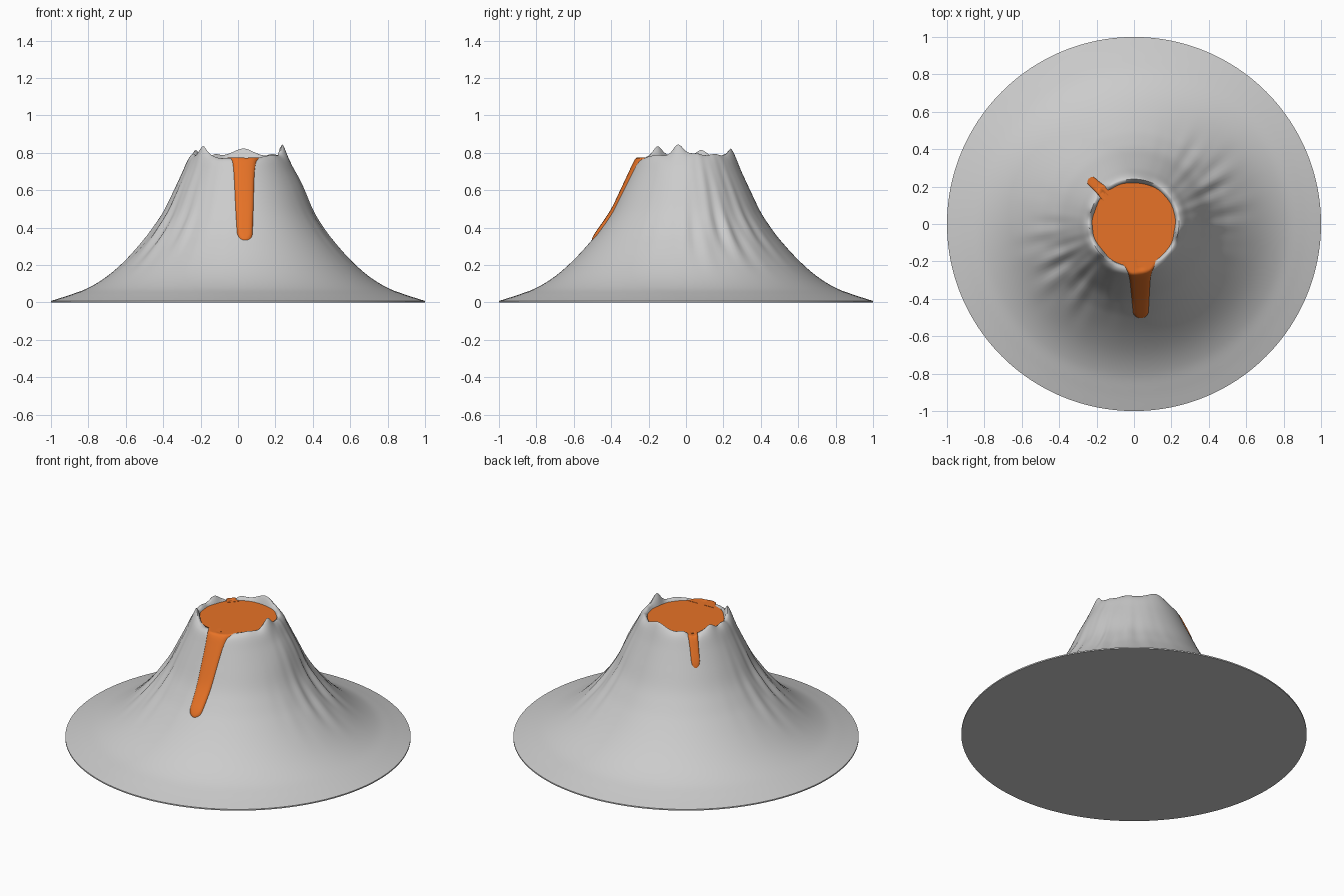
import bpy, bmesh, math
from math import sin, cos, pi, radians, exp

if "Cube" in bpy.data.objects:
    bpy.data.objects.remove(bpy.data.objects["Cube"])

LAVA_Z = 0.772
# slope profile: radius, height
PROFILE = [(0.235, 0.785), (0.25, 0.78), (0.27, 0.757), (0.30, 0.692), (0.35, 0.585), (0.40, 0.482),
           (0.45, 0.405), (0.50, 0.338), (0.60, 0.228), (0.70, 0.14), (0.80, 0.078), (0.90, 0.04), (1.0, 0.008)]
# rim peaks and notches: angle, height change, angular width
BUMPS = [(-10, 0.06, 9), (10, 0.012, 12), (40, 0.01, 8), (83, 0.04, 17), (120, 0.01, 7), (160, 0.032, 9),
         (185, 0.012, 8), (219, 0.052, 10), (-40, 0.006, 8), (-81, -0.035, 17), (-112, -0.012, 10), (135, -0.035, 7)]


def material(name, rgb):
    m = bpy.data.materials.new(name)
    m.diffuse_color = (*rgb, 1)
    m.use_nodes = True
    m.node_tree.nodes["Principled BSDF"].inputs["Base Color"].default_value = m.diffuse_color
    return m


def angle_diff(a, deg):
    return (math.degrees(a) - deg + 180) % 360 - 180


def slope(r):
    """Smooth (Hermite) interpolation of the profile."""
    p = PROFILE
    r = min(max(r, p[0][0]), p[-1][0])
    i = max(k for k in range(len(p) - 1) if p[k][0] <= r)
    grad = lambda j: ((p[min(j + 1, len(p) - 1)][1] - p[max(j - 1, 0)][1])
                      / (p[min(j + 1, len(p) - 1)][0] - p[max(j - 1, 0)][0]))
    h = p[i + 1][0] - p[i][0]
    t = (r - p[i][0]) / h
    return ((2*t**3 - 3*t*t + 1) * p[i][1] + (t**3 - 2*t*t + t) * h * grad(i)
            + (3*t*t - 2*t**3) * p[i + 1][1] + (t**3 - t*t) * h * grad(i + 1))


def ground(r, a):
    """Height of the mountain: slope, ragged rim and eroded ridges."""
    rim = sum(h * exp(-(angle_diff(a, d) / w) ** 2) for d, h, w in BUMPS)
    fade = exp(-(max(0, r - 0.235) / 0.03) ** 2)
    ridged = exp(-(angle_diff(a, 25) / 30) ** 2) + exp(-(angle_diff(a, 212) / 30) ** 2)
    band = exp(-((r - 0.45) / 0.13) ** 2)
    ridges = band * ridged * (0.011 * sin(23 * a + 5 * r) + 0.006 * sin(37 * a - 9 * r))
    bulge = 0.03 * exp(-((r - 0.34) / 0.06) ** 2) * exp(-(angle_diff(a, 5) / 30) ** 2)
    return slope(r) + rim * fade + ridges + bulge


def finish(name, bm, mat, angle=50):
    bmesh.ops.recalc_face_normals(bm, faces=bm.faces)
    me = bpy.data.meshes.new(name)
    bm.to_mesh(me)
    bm.free()
    ob = bpy.data.objects.new(name, me)
    bpy.context.collection.objects.link(ob)
    me.materials.append(mat)
    bpy.ops.object.select_all(action='DESELECT')
    ob.select_set(True)
    bpy.context.view_layer.objects.active = ob
    bpy.ops.object.shade_smooth_by_angle(angle=radians(angle))
    return ob


def bridge(bm, rings, closed):
    for a, b in zip(rings, rings[1:]):
        n = len(a)
        for i in range(n if closed else n - 1):
            j = (i + 1) % n
            bm.faces.new((a[i], a[j], b[j], b[i]))


rock = material("grey_rock", (0.6, 0.6, 0.6))
orange = material("orange_lava", (0.8, 0.17, 0.02))

# mountain: base disc, outer slope, rim and crater wall
N = 192
bm = bmesh.new()
ang = [2 * pi * i / N for i in range(N)]
rings = [[bm.verts.new((cos(a), sin(a), 0)) for a in ang]]
STEPS = 60
for k in range(STEPS + 1):
    r = 0.24 + 0.76 * (1 - k / STEPS) ** 1.4
    rings.append([bm.verts.new((r * cos(a), r * sin(a), ground(r, a))) for a in ang])
for r, z, blend in ((0.228, 0.765, 0.75), (0.216, 0.74, 0.2), (0.20, 0.70, 0)):
    rings.append([bm.verts.new((r * cos(a), r * sin(a), z + blend * (ground(0.24, a) - z))) for a in ang])
bridge(bm, rings, True)
bm.faces.new(rings[0])
bm.faces.new(rings[-1])
finish("mountain", bm, rock)

# lava pool in the crater
bm = bmesh.new()
bmesh.ops.create_cone(bm, cap_ends=True, segments=96, radius1=0.20, radius2=0.226, depth=0.05)
bmesh.ops.translate(bm, verts=bm.verts, vec=(0, 0, LAVA_Z - 0.025))
finish("lava_pool", bm, orange, 30)


def lava_flow(name, start, end, w_top, w_end, flare, thick):
    """Rounded tongue draped over the slope from start to end (x, y)."""
    bm = bmesh.new()
    dx, dy = end[0] - start[0], end[1] - start[1]
    length = math.hypot(dx, dy)
    dx, dy = dx / length, dy / length
    rings, n, m = [], 48, 16
    for k in range(n + 1):
        s = length * (1 - (1 - k / n) ** 1.5)
        half = w_top + (w_end - w_top) * s / length + flare * exp(-(s / 0.055) ** 2)
        tip = min(1, (length - s) / (w_end * 0.8))
        cap = max(0.03, math.sqrt(1 - (1 - tip) ** 2))
        ring = []
        for i in range(m + 1):
            u = -1 + 2 * i / m
            x = start[0] + dx * s - dy * half * cap * u
            y = start[1] + dy * s + dx * half * cap * u
            g = ground(math.hypot(x, y), math.atan2(y, x))
            lift = thick * (0.3 + 0.7 * cap) * math.sqrt(max(0, 1 - u ** 4)) - 0.004
            ring.append(bm.verts.new((x, y, min(LAVA_Z + 0.002, g + lift))))
        # underside buried in the rock
        for i in (m, 0):
            v = ring[i].co
            ring.append(bm.verts.new((v.x, v.y, v.z - 0.02)))
        rings.append(ring)
    bridge(bm, rings, True)
    bm.faces.new(rings[0])
    bm.faces.new(rings[-1])
    finish(name, bm, orange, 60)


lava_flow("front_lava_flow", (0.03, -0.19), (0.037, -0.503), 0.064, 0.04, 0.035, 0.024)
lava_flow("back_lava_flow", (-0.14, 0.15), (-0.242, 0.242), 0.026, 0.026, 0.01, 0.022)
